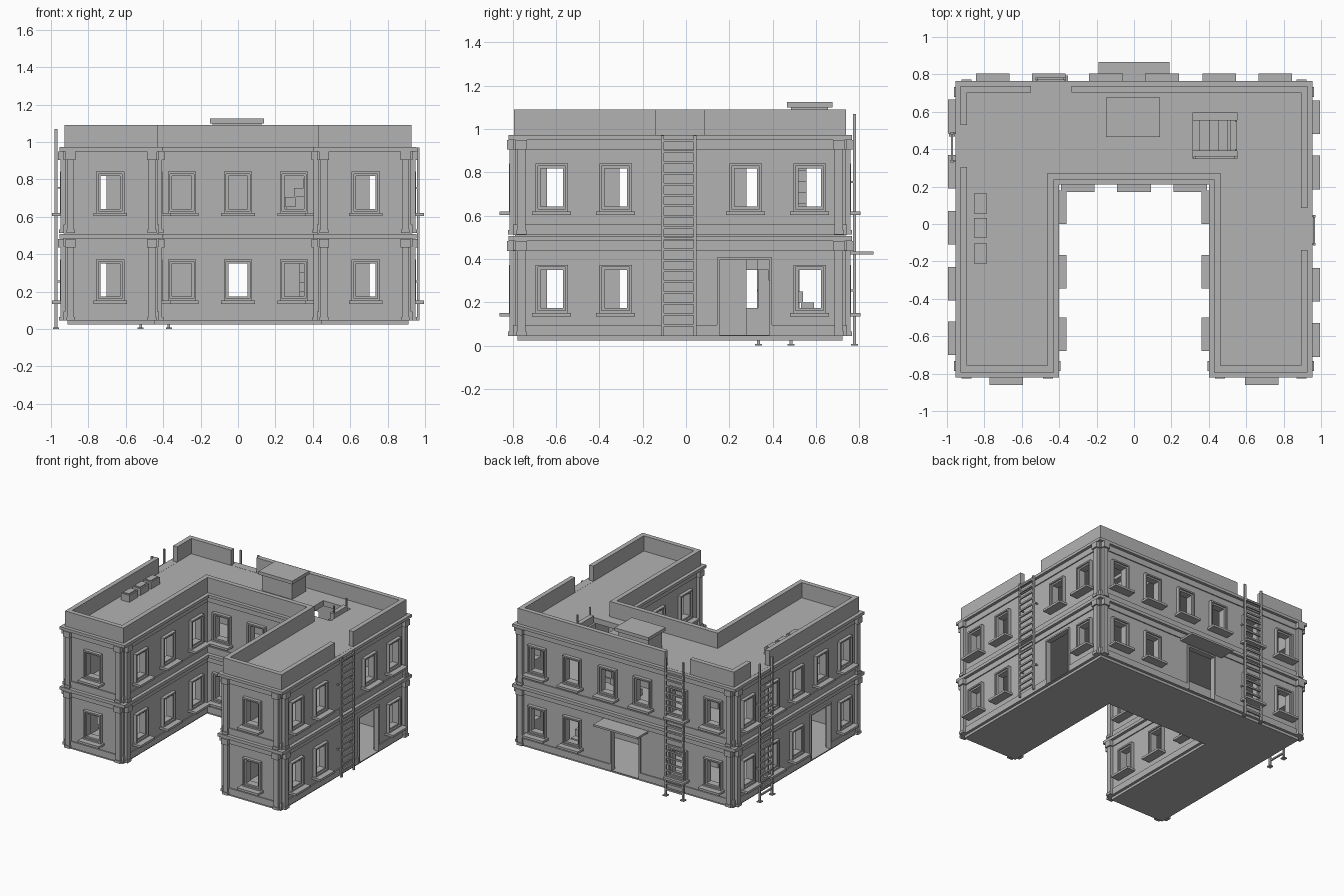
import bpy, bmesh
from math import radians
from mathutils import Matrix, Vector

cube = bpy.data.objects.get("Cube")
if cube:
    bpy.data.objects.remove(cube)

stone = bpy.data.materials.new("plain_grey")
stone.use_nodes = True
GREY = (0.45, 0.45, 0.45, 1)
stone.diffuse_color = GREY
stone.node_tree.nodes["Principled BSDF"].inputs["Base Color"].default_value = GREY

parts = {}


def part(name):
    return parts.setdefault(name, bmesh.new())


def box(name, x, y, z, frame=Matrix()):
    """Box spanning the x, y and z ranges, placed by a facade frame."""
    lo, hi = Vector((x[0], y[0], z[0])), Vector((x[1], y[1], z[1]))
    m = frame @ Matrix.Translation((lo + hi) / 2) @ Matrix.Diagonal((*(hi - lo), 1))
    bmesh.ops.create_cube(part(name), size=1, matrix=m)


def outline(d):
    """U-shaped footprint, grown outward by d."""
    x, y0, y1, cx, cy = 0.925 + d, -0.79 - d, 0.735 + d, 0.43 - d, 0.24 - d
    return [(-x, y0), (-cx, y0), (-cx, cy), (cx, cy), (cx, y0), (x, y0), (x, y1), (-x, y1)]


def loop(bm, d, z):
    return [bm.verts.new((x, y, z)) for x, y in outline(d)]


def slab(name, d, z0, z1):
    bm = part(name)
    low, top = loop(bm, d, z0), loop(bm, d, z1)
    bm.faces.new(low[::-1])
    bm.faces.new(top)
    for i in range(8):
        j = (i + 1) % 8
        bm.faces.new((low[i], low[j], top[j], top[i]))


def ring(name, d_out, d_in, z0, z1):
    """Hollow band that follows the footprint."""
    bm = part(name)
    rows = [loop(bm, d, z) for d, z in ((d_out, z0), (d_out, z1), (d_in, z1), (d_in, z0))]
    for k in range(4):
        a, b = rows[k], rows[(k + 1) % 4]
        for i in range(8):
            j = (i + 1) % 8
            bm.faces.new((a[i], a[j], b[j], b[i]))


def border(name, x, z, t, y, frame, bottom=True):
    """Rectangular surround of width t around an opening."""
    box(name, (x[0] - t, x[0]), y, (z[0] - t * bottom, z[1] + t), frame)
    box(name, (x[1], x[1] + t), y, (z[0] - t * bottom, z[1] + t), frame)
    box(name, x, y, (z[1], z[1] + t), frame)
    if bottom:
        box(name, x, y, (z[0] - t, z[0]), frame)


def window(x, base, frame):
    ox, oz = (x - 0.052, x + 0.052), (base + 0.13, base + 0.305)
    box("wall_cutter", ox, (-0.1, 0.1), oz, frame)
    border("window_frames", ox, oz, 0.012, (-0.014, 0.03), frame)
    border("window_frames", (ox[0] - 0.012, ox[1] + 0.012), (oz[0] - 0.012, oz[1] + 0.012),
           0.011, (-0.026, 0.01), frame)
    box("window_sills", (x - 0.09, x + 0.09), (-0.07, 0.0), (base + 0.09, base + 0.107), frame)


def door(x, frame):
    box("wall_cutter", (x - 0.125, x + 0.125), (-0.1, 0.1), (0.05, 0.405), frame)
    border("door_frames", (x - 0.115, x + 0.115), (0.05, 0.395), 0.012, (-0.012, 0.03), frame, False)


def ladder(name, x, half, off, z0, z1, frame, feet):
    for s in (-1, 1):
        c = x + s * half
        box(name, (c - 0.007, c + 0.007), (-off - 0.007, -off + 0.007), (z0, z1), frame)
        if feet:
            box(name, (c - 0.016, c + 0.016), (-off - 0.016, -off + 0.016), (0, 0.008), frame)
    z = z0 + 0.05
    while z < 0.97:
        box(name, (x - half, x + half), (-off - 0.006, -off + 0.006), (z - 0.006, z + 0.006), frame)
        z += 0.05
    for z in (0.25, 0.75):
        for s in (-1, 1):
            c = x + s * half
            box(name, (c - 0.004, c + 0.004), (-off, 0.01), (z, z + 0.01), frame)


def facing(x, y, angle):
    return Matrix.Translation((x, y, 0)) @ Matrix.Rotation(radians(angle), 4, "Z")


FRONT, COURT = facing(0, -0.79, 0), facing(0, 0.24, 0)
BACK = facing(0, 0.735, 180)
EAST, WEST = facing(0.925, 0, 90), facing(-0.925, 0, -90)
COURT_W, COURT_E = facing(-0.43, 0, 90), facing(0.43, 0, -90)

# Main shell, floors and horizontal mouldings
slab("base_slab", -0.013, 0.025, 0.05)
ring("walls", 0, -0.04, 0.045, 0.96)
slab("middle_floor", -0.02, 0.465, 0.505)
slab("roof_deck", -0.02, 0.93, 0.972)
ring("parapet", 0.003, -0.033, 0.96, 1.09)
for base in (0.045, 0.51):
    ring("plinth_bands", 0.008, -0.01, base, base + 0.05)
ring("cornices", 0.03, -0.01, 0.483, 0.507)
ring("cornices", 0.03, -0.01, 0.95, 0.972)
for z in (0.44, 0.905):
    ring("friezes", 0.008, -0.01, z, z + 0.045)

# Facades: frame, lower windows, upper windows, pilaster positions
side = (-0.62, -0.325, 0.275, 0.57)
flip = (0.61, 0.32, 0.02, -0.28, -0.575)
rear = (-0.755, -0.455, -0.15, 0.15, 0.455, 0.755)
wing = (-0.59, -0.255, 0.09)
facades = [
    (FRONT, (-0.683, 0.683), (-0.683, 0.683), (-0.895, -0.46, 0.46, 0.895)),
    (EAST, (-0.62, -0.325, 0.57), side, (-0.76, 0.705)),
    (WEST, (0.61, 0.02, -0.28, -0.575), flip, (0.76, -0.705)),
    (BACK, (-0.755, -0.455, 0.455, 0.755), rear, (-0.895, 0.895)),
    (COURT, (-0.3, 0, 0.3), (-0.3, 0, 0.3), ()),
    (COURT_W, wing, wing, (-0.76,)),
    (COURT_E, [-y for y in wing], [-y for y in wing], (0.76,)),
]
for frame, lower, upper, pilasters in facades:
    for base, row in ((0.045, lower), (0.513, upper)):
        for x in row:
            window(x, base, frame)
        for x in pilasters:
            box("pilasters", (x - 0.019, x + 0.019), (-0.025, 0.01), (base, base + 0.4), frame)
            box("pilasters", (x - 0.023, x + 0.023), (-0.031, 0.01), (base, base + 0.02), frame)
            box("pilaster_caps", (x - 0.027, x + 0.027), (-0.037, 0.01), (base + 0.392, base + 0.437), frame)

# Doors and entrance canopy
door(0.27, EAST)
door(0.32, WEST)
door(0, BACK)
box("entrance_canopy", (-0.19, 0.19), (-0.13, 0), (0.42, 0.435), BACK)

# Ladders and the parapet gaps they lead to
ladder("right_ladder", -0.033, 0.075, 0.038, 0.045, 0.97, EAST, False)
ladder("left_ladder", -0.41, 0.075, 0.048, 0, 1.07, WEST, True)
ladder("back_ladder", 0.445, 0.075, 0.042, 0, 1.07, BACK, True)
for frame, gap in ((EAST, (-0.14, 0.085)), (WEST, (-0.53, -0.305)), (BACK, (0.335, 0.55))):
    box("parapet_cutter", gap, (-0.1, 0.1), (0.973, 1.2), frame)

# Rooftop shed and vents
box("roof_shed", (-0.135, 0.125), (0.485, 0.655), (0.96, 1.1))
box("roof_shed_lid", (-0.15, 0.14), (0.465, 0.675), (1.1, 1.125))
for y in (0.11, -0.02, -0.157):
    box("roof_vents", (-0.855, -0.785), (y - 0.053, y + 0.053), (0.965, 1.025))
    box("roof_vents", (-0.845, -0.795), (y - 0.043, y + 0.043), (1.025, 1.032))

# Roof hatch and stairs
box("roof_cutter", (0.315, 0.55), (0.35, 0.595), (0.9, 1.0))
box("floor_cutter", (0.32, 0.55), (0.2, 0.36), (0.4, 0.6))
for i in range(9):
    t = i * 0.05
    box("lower_stairs", (0.33, 0.54), (0.63 - t, 0.69 - t), (0.05 + t, 0.1 + t))
    box("upper_stairs", (0.1 + t, 0.16 + t), (0.39, 0.555), (0.505 + t, 0.555 + t))
box("hatch_landing", (0.515, 0.55), (0.39, 0.555), (0.94, 1.01))
for y in (0.395, 0.55):
    box("hatch_rail", (0.54, 0.55), (y - 0.005, y + 0.005), (1.0, 1.07))

# Turn the collected geometry into objects
objects = {}
for name, bm in parts.items():
    bmesh.ops.recalc_face_normals(bm, faces=bm.faces)
    mesh = bpy.data.meshes.new(name)
    bm.to_mesh(mesh)
    bm.free()
    mesh.materials.append(stone)
    objects[name] = bpy.data.objects.new(name, mesh)
    bpy.context.collection.objects.link(objects[name])

# Cut the openings
cuts = (("walls", "wall_cutter"), ("plinth_bands", "wall_cutter"), ("parapet", "parapet_cutter"),
        ("roof_deck", "roof_cutter"), ("middle_floor", "floor_cutter"))
for target, cutter in cuts:
    mod = objects[target].modifiers.new("openings", "BOOLEAN")
    mod.object = objects[cutter]
    mod.solver = "EXACT"
    bpy.context.view_layer.objects.active = objects[target]
    bpy.ops.object.modifier_apply(modifier=mod.name)
for cutter in {c for _, c in cuts}:
    bpy.data.objects.remove(objects[cutter])
